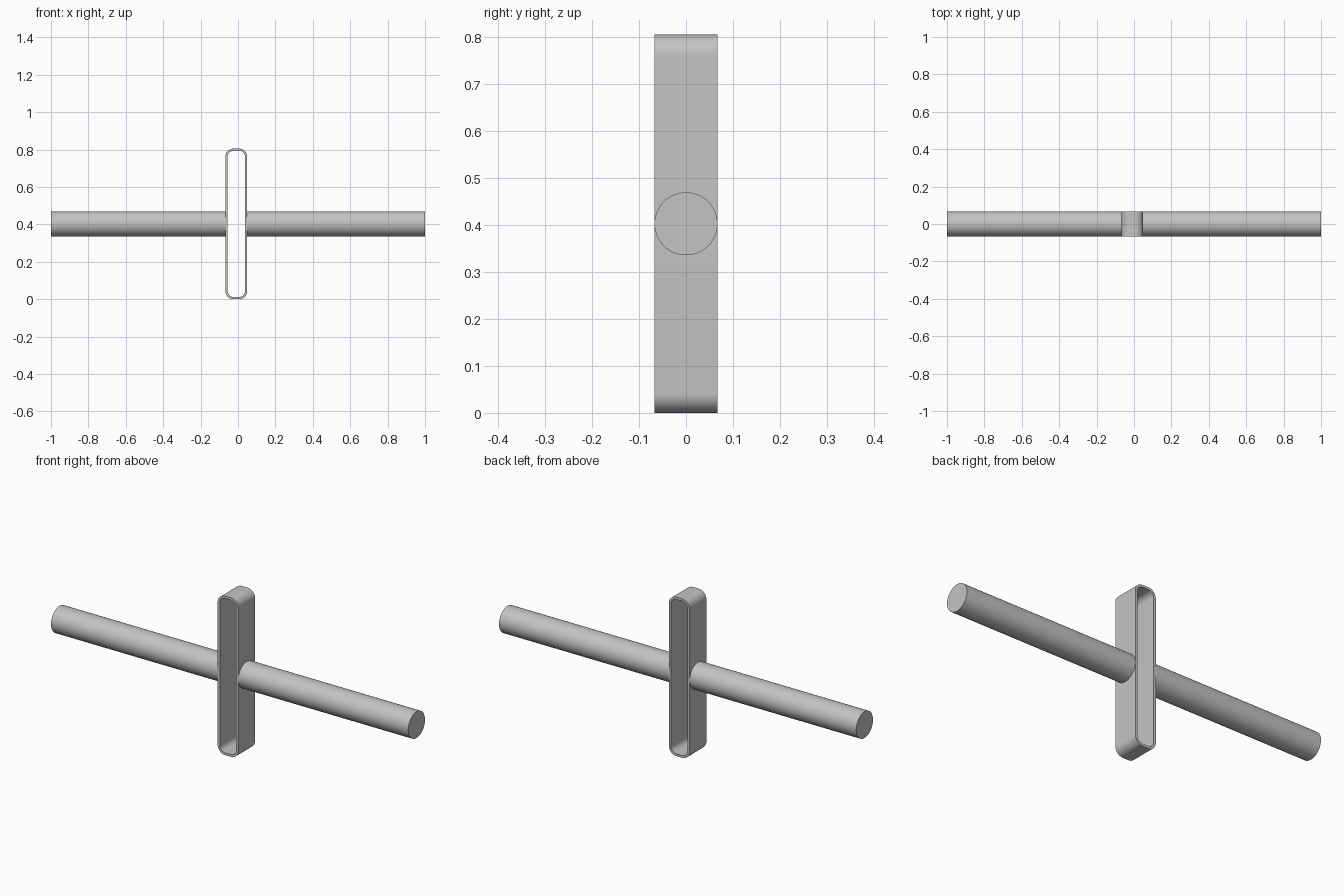
import bpy, bmesh, math

cube = bpy.data.objects.get("Cube")
if cube:
    bpy.data.objects.remove(cube, do_unlink=True)

grey = bpy.data.materials.new("plain_grey")
grey.use_nodes = True
colour = (0.55, 0.55, 0.55, 1)
grey.diffuse_color = colour
grey.node_tree.nodes["Principled BSDF"].inputs["Base Color"].default_value = colour

RADIUS = 0.067          # rod radius, also half the loop depth
HEIGHT = 0.805
LOOP_X, LOOP_HALF = -0.009, 0.058
WALL, CORNER = 0.012, 0.042


def finish(obj):
    obj.data.materials.append(grey)
    bpy.ops.object.select_all(action='DESELECT')
    obj.select_set(True)
    bpy.context.view_layer.objects.active = obj
    bpy.ops.object.shade_smooth_by_angle(angle=math.radians(35))


def rounded_outline(inset, steps=10):
    """Points of an upright rounded rectangle, pulled in by inset."""
    r = CORNER - inset
    cx, cz = LOOP_HALF - CORNER, HEIGHT / 2 - CORNER
    points = []
    for quarter, (sx, sz) in enumerate([(1, 1), (-1, 1), (-1, -1), (1, -1)]):
        for i in range(steps + 1):
            a = (quarter + i / steps) * math.pi / 2
            points.append((LOOP_X + sx * cx + r * math.cos(a),
                           HEIGHT / 2 + sz * cz + r * math.sin(a)))
    return points


# Upright open loop with a thin wall
bm = bmesh.new()
rings = [[bm.verts.new((x, y, z)) for x, z in rounded_outline(inset)]
         for inset, y in [(0, -RADIUS), (0, RADIUS), (WALL, RADIUS), (WALL, -RADIUS)]]
for k, ring in enumerate(rings):
    other = rings[(k + 1) % len(rings)]
    for i in range(len(ring)):
        j = (i + 1) % len(ring)
        bm.faces.new((ring[i], ring[j], other[j], other[i]))
bmesh.ops.recalc_face_normals(bm, faces=bm.faces)
mesh = bpy.data.meshes.new("upright_loop")
bm.to_mesh(mesh)
bm.free()
loop = bpy.data.objects.new("upright_loop", mesh)
bpy.context.collection.objects.link(loop)
finish(loop)

# Round rods, each ending inside the loop wall
for name, side in [("left_rod", 1), ("right_rod", -1)]:
    inner = LOOP_X + side * (LOOP_HALF - WALL / 2)
    bpy.ops.mesh.primitive_cylinder_add(
        vertices=64, radius=RADIUS, depth=abs(side - inner),
        location=((side + inner) / 2, 0, HEIGHT / 2),
        rotation=(0, math.pi / 2, 0))
    rod = bpy.context.object
    rod.name = name
    finish(rod)
